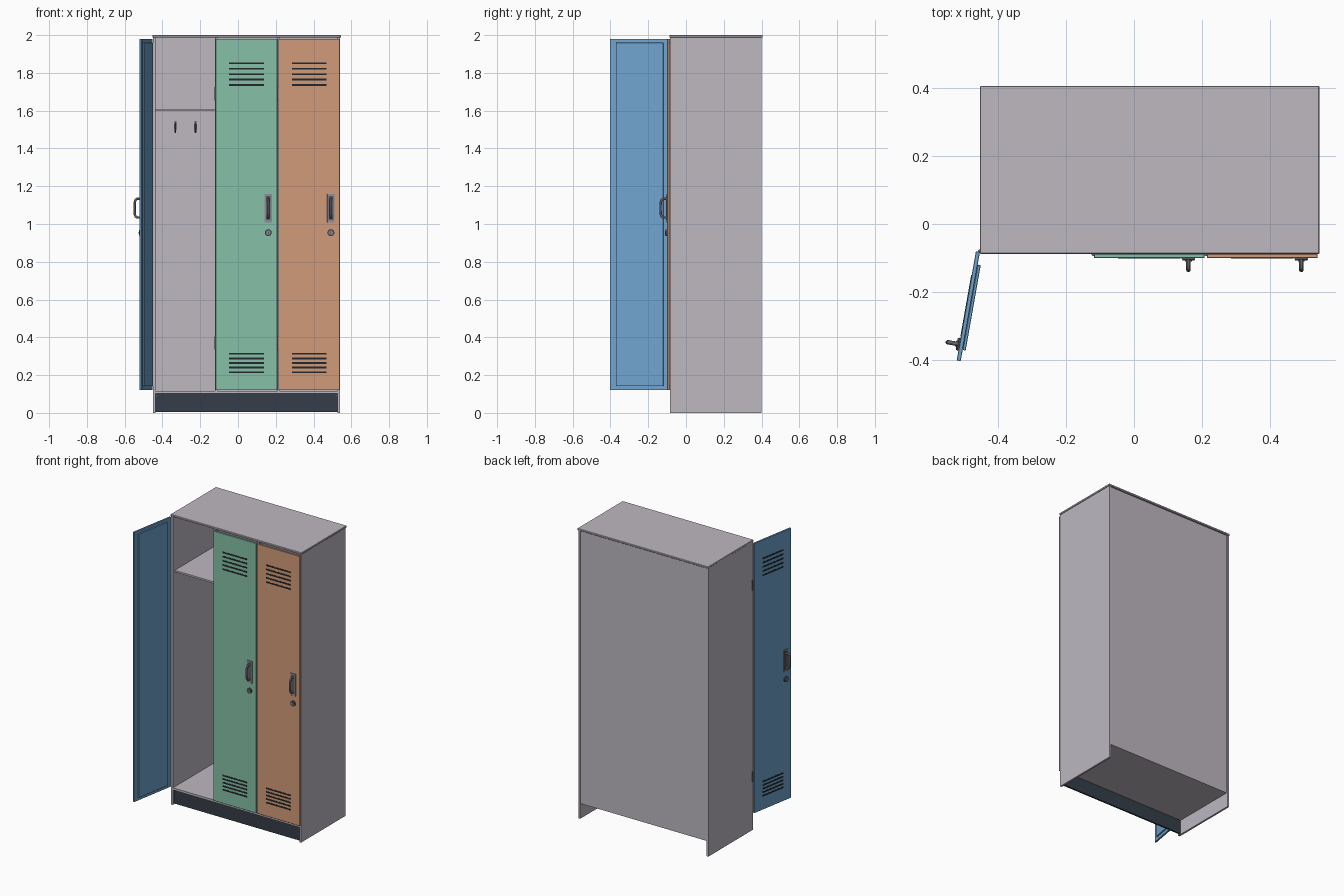
import bpy
from math import radians
from mathutils import Matrix, Vector

cube = bpy.data.objects.get("Cube")
if cube:
    bpy.data.objects.remove(cube, do_unlink=True)


def material(name, rgb):
    m = bpy.data.materials.new(name)
    m.use_nodes = True
    m.diffuse_color = (*rgb, 1)
    m.node_tree.nodes["Principled BSDF"].inputs["Base Color"].default_value = (*rgb, 1)
    return m


GREY = material("light grey steel", (0.51, 0.48, 0.53))
BLUE = material("blue paint", (0.16, 0.37, 0.62))
GREEN = material("green paint", (0.24, 0.53, 0.39))
ORANGE = material("orange paint", (0.64, 0.33, 0.19))
KICK = material("dark slate", (0.035, 0.047, 0.065))
SLOT = material("vent black", (0.015, 0.02, 0.025))
PLATE = material("handle plate grey", (0.27, 0.27, 0.31))
METAL = material("dark metal", (0.11, 0.11, 0.13))


def finish(obj, name, mat, place):
    obj.name = name
    obj.data.materials.clear()
    obj.data.materials.append(mat)
    obj.matrix_world = place @ obj.matrix_world
    return obj


def box(name, x, y, z, mat, place=Matrix(), bevel=0.0):
    """Box from (low, high) ranges on each axis."""
    bpy.ops.mesh.primitive_cube_add(size=1)
    obj = bpy.context.object
    size = [r[1] - r[0] for r in (x, y, z)]
    mid = Vector([(r[0] + r[1]) / 2 for r in (x, y, z)])
    obj.data.transform(Matrix.Translation(mid) @ Matrix.Diagonal((*size, 1)))
    if bevel:
        mod = obj.modifiers.new("soft edge", 'BEVEL')
        mod.width = bevel
        mod.segments = 1
    return finish(obj, name, mat, place)


def cylinder(name, centre, radius, depth, mat, place=Matrix(), along_y=False):
    bpy.ops.mesh.primitive_cylinder_add(vertices=24, radius=radius, depth=depth)
    obj = bpy.context.object
    turn = Matrix.Rotation(radians(90), 4, 'X') if along_y else Matrix()
    obj.data.transform(Matrix.Translation(centre) @ turn)
    bpy.ops.object.shade_smooth_by_angle()
    return finish(obj, name, mat, place)


def rod(name, points, radius, mat, place=Matrix()):
    """Round bar swept along a path."""
    curve = bpy.data.curves.new(name, 'CURVE')
    curve.dimensions = '3D'
    curve.bevel_depth = radius
    curve.bevel_resolution = 3
    curve.use_fill_caps = True
    spline = curve.splines.new('POLY')
    spline.points.add(len(points) - 1)
    for p, co in zip(spline.points, points):
        p.co = (*co, 1)
    obj = bpy.data.objects.new(name, curve)
    bpy.context.collection.objects.link(obj)
    bpy.ops.object.select_all(action='DESELECT')
    obj.select_set(True)
    bpy.context.view_layer.objects.active = obj
    bpy.ops.object.convert(target='MESH')
    obj = bpy.context.object
    bpy.ops.object.shade_smooth_by_angle()
    return finish(obj, name, mat, place)


# Cabinet shell
L, R = -0.45, 0.54
FRONT, BACK = -0.085, 0.40
T = 0.013
box("right_side", (L, L + T), (FRONT, BACK), (0, 1.987), GREY)
box("left_side", (R - T, R), (FRONT, BACK), (0, 1.987), GREY)
box("top_panel", (L - 0.003, R + 0.005), (-0.088, 0.406), (1.987, 2), GREY, bevel=0.002)
box("bottom_panel", (L + T, R - T), (FRONT, 0.39), (0.102, 0.117), GREY)
box("back_panel", (L + T, R - T), (0.382, 0.394), (0.102, 1.987), GREY)
box("kick_plate", (L + T, R - T), (-0.073, -0.061), (0.005, 0.102), KICK)
for x in (L + 0.02, R - 0.02):
    cylinder("kick_screw", (x, -0.074, 0.09), 0.004, 0.004, METAL, along_y=True)

# Compartments
PITCH = 0.33
for i in range(3):
    start = -0.443 + i * PITCH
    if i:
        box("partition", (start - 0.008, start + 0.004), (FRONT, 0.382), (0.117, 1.987), GREY)
    inner = (start + 0.005, start + PITCH - 0.009)
    box("shelf", inner, (-0.065, 0.382), (1.597, 1.609), GREY)
    for side in (-1, 1):
        x = start + 0.165 + side * 0.053
        box("hook_plate", (x - 0.005, x + 0.005), (0.377, 0.382), (1.495, 1.545), METAL)
        rod("coat_hook", [(x, 0.378, 1.53), (x, 0.36, 1.525), (x, 0.35, 1.50), (x, 0.342, 1.485),
                          (x, 0.33, 1.485), (x, 0.322, 1.50)], 0.004, METAL)

W = 0.326


def door(label, paint, place):
    """Door in its own frame: hinge edge at x = 0, outer face at y = -0.012."""
    face = -0.012
    box(label + "_door", (0, W), (face, 0), (0.12, 1.98), paint, place, 0.0015)
    box(label + "_door_inner_panel", (0.038, 0.293), (0, 0.009), (0.142, 1.96), paint, place, 0.0015)

    # Vent slots
    for low, step in ((1.735, 0.029), (0.215, 0.0245)):
        for k in range(5):
            z = low + k * step
            box(label + "_vent_slot", (0.071, 0.255), (face - 0.0015, face + 0.001),
                (z - 0.005, z + 0.005), SLOT, place)

    # Handle and lock
    hx = 0.278
    box(label + "_handle_plate", (hx - 0.02, hx + 0.02), (face - 0.004, face), (1.008, 1.16),
        PLATE, place, 0.001)
    box(label + "_handle_recess", (hx - 0.013, hx + 0.013), (face - 0.005, face - 0.003),
        (1.02, 1.148), METAL, place)
    profile = [(0, 1.034), (-0.02, 1.034), (-0.029, 1.039), (-0.034, 1.052),
               (-0.035, 1.084)]
    half = [(hx, face + y, z) for y, z in profile]
    other = [(hx, y, 2.168 - z) for _, y, z in reversed(half[:-1])]
    rod(label + "_handle_grip", half + other, 0.0065, PLATE, place)
    cylinder(label + "_lock", (hx, face - 0.004, 0.954), 0.018, 0.008, METAL, place, True)
    cylinder(label + "_lock_core", (hx, face - 0.007, 0.954), 0.010, 0.008, PLATE, place, True)
    box(label + "_keyhole", (hx - 0.0015, hx + 0.0015), (face - 0.012, face - 0.010),
        (0.948, 0.960), SLOT, place)

    # Hinges
    for z in (0.37, 1.69):
        cylinder(label + "_hinge", (-0.002, -0.001, z), 0.005, 0.07, METAL, place)


opened = Matrix.Translation((-0.453, -0.082, 0)) @ Matrix.Rotation(radians(-100), 4, 'Z')
door("right", BLUE, opened)
door("middle", GREEN, Matrix.Translation((-0.118, -0.088, 0)))
door("left", ORANGE, Matrix.Translation((0.214, -0.088, 0)))
